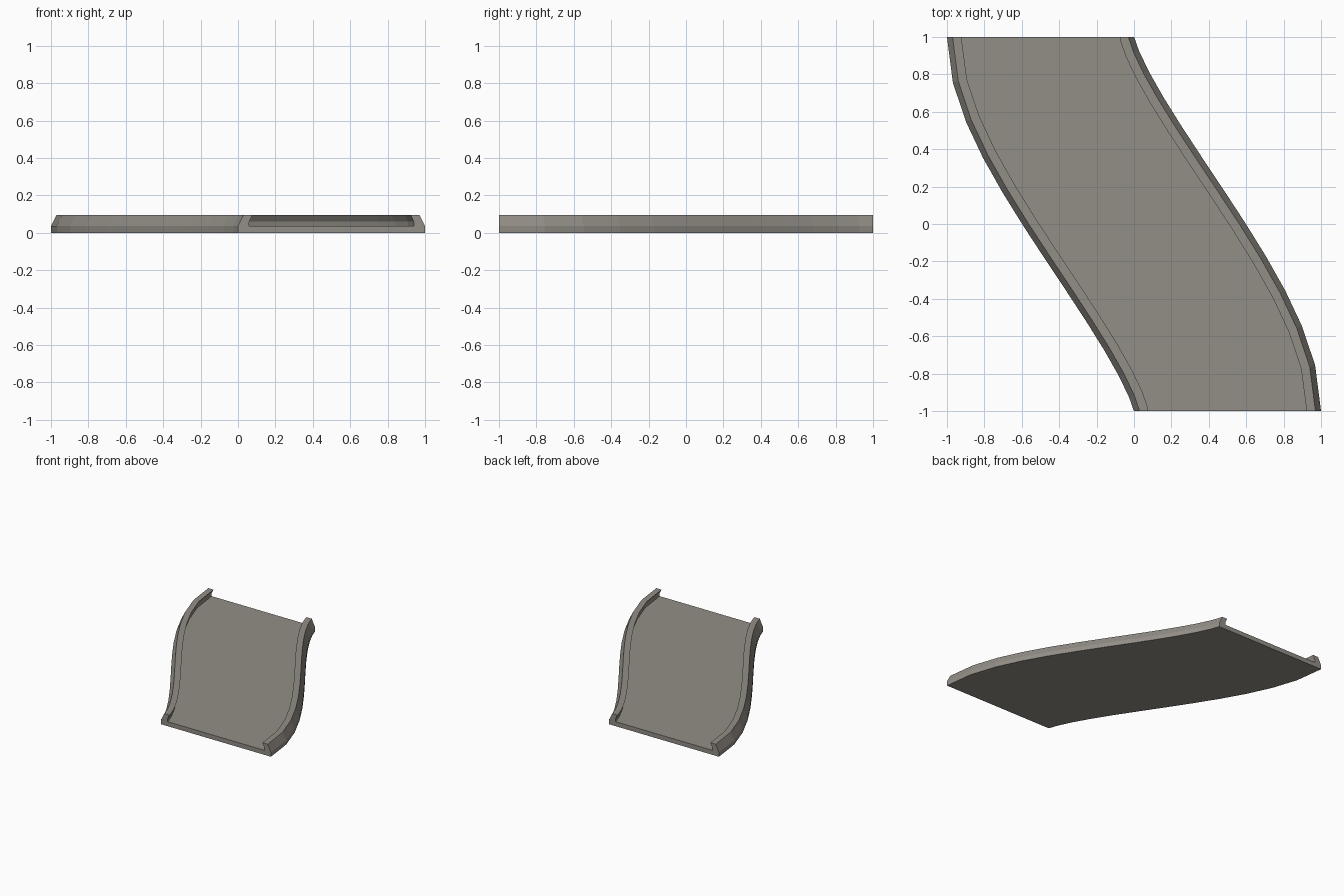
import bpy, bmesh
from mathutils import Vector

if "Cube" in bpy.data.objects:
    bpy.data.objects.remove(bpy.data.objects["Cube"])

SEGMENTS = 13

stone = bpy.data.materials.new("warm grey")
stone.diffuse_color = (0.29, 0.27, 0.24, 1)
stone.use_nodes = True
stone.node_tree.nodes["Principled BSDF"].inputs["Base Color"].default_value = stone.diffuse_color

# Right half of the channel section: (distance from centreline, height)
half = [(0.5, 0.0), (0.5, 0.035), (0.47, 0.095), (0.423, 0.095),
        (0.44, 0.06), (0.44, 0.037)]
section = half + [(-d, z) for d, z in reversed(half)]

# S-shaped centreline as a cubic Bezier
P = [Vector(p) for p in ((0.5, -1), (0.5, -0.5), (-0.5, 0.5), (-0.5, 1))]


def centreline(t):
    u = 1 - t
    pos = u**3 * P[0] + 3*u*u*t * P[1] + 3*u*t*t * P[2] + t**3 * P[3]
    tan = u*u * (P[1]-P[0]) + 2*u*t * (P[2]-P[1]) + t*t * (P[3]-P[2])
    return pos, Vector((tan.y, -tan.x)).normalized()


# Sweep the section along the centreline and cap both ends
bm = bmesh.new()
rings = []
for i in range(SEGMENTS + 1):
    pos, side = centreline(i / SEGMENTS)
    rings.append([bm.verts.new((pos.x + side.x*d, pos.y + side.y*d, z))
                  for d, z in section])
n = len(section)
for a, b in zip(rings, rings[1:]):
    for j in range(n):
        k = (j + 1) % n
        bm.faces.new((a[j], a[k], b[k], b[j]))
bm.faces.new(rings[0])
bm.faces.new(rings[-1][::-1])
bmesh.ops.recalc_face_normals(bm, faces=bm.faces)
# Concave caps are split cleanly into triangles
bmesh.ops.triangulate(bm, faces=[f for f in bm.faces if len(f.verts) > 4])

mesh = bpy.data.meshes.new("curved_channel")
bm.to_mesh(mesh)
bm.free()
mesh.materials.append(stone)
bpy.context.collection.objects.link(bpy.data.objects.new("curved_channel", mesh))
